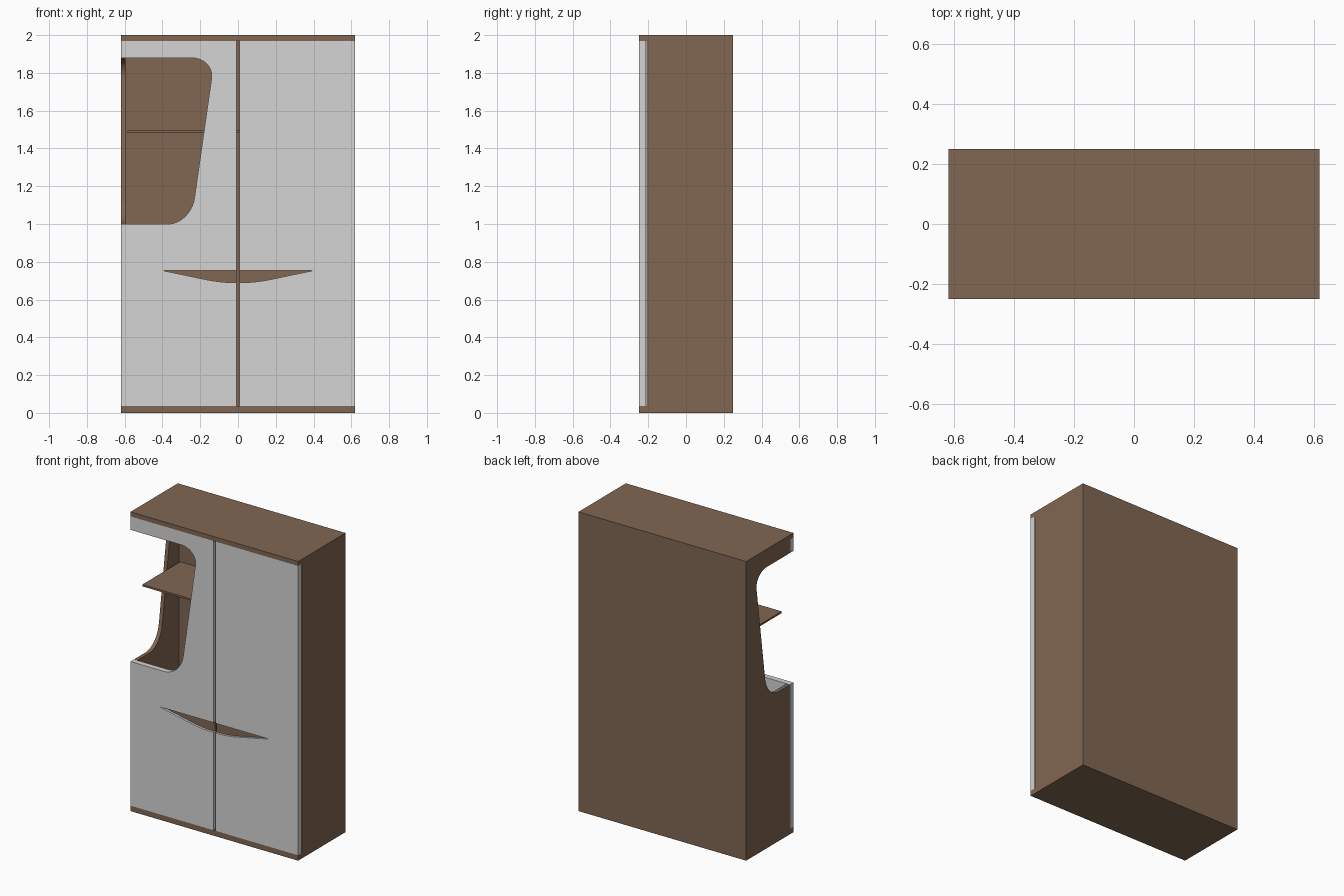
import bpy, bmesh
from mathutils import Vector

if "Cube" in bpy.data.objects:
    bpy.data.objects.remove(bpy.data.objects["Cube"])


def material(name, rgb):
    m = bpy.data.materials.new(name)
    m.diffuse_color = (*rgb, 1)
    m.use_nodes = True
    m.node_tree.nodes["Principled BSDF"].inputs["Base Color"].default_value = m.diffuse_color
    return m


WOOD = material("brown_wood", (0.22, 0.136, 0.086))
GREY = material("light_grey", (0.66, 0.66, 0.66))


def prism(name, outline, place, a, b, mat):
    """Extrude a 2D outline from a to b; place(u, v, d) gives the 3D point."""
    bm = bmesh.new()
    lo = [bm.verts.new(place(u, v, a)) for u, v in outline]
    hi = [bm.verts.new(place(u, v, b)) for u, v in outline]
    bm.faces.new(lo)
    bm.faces.new(hi[::-1])
    n = len(lo)
    for i in range(n):
        j = (i + 1) % n
        bm.faces.new((lo[i], hi[i], hi[j], lo[j]))
    bmesh.ops.recalc_face_normals(bm, faces=bm.faces)
    me = bpy.data.meshes.new(name)
    bm.to_mesh(me)
    bm.free()
    me.materials.append(mat)
    ob = bpy.data.objects.new(name, me)
    bpy.context.collection.objects.link(ob)
    return ob


def front(u, v, d):
    return (u, d, v)


def side(u, v, d):
    return (d, u, v)


def box(name, x0, x1, y0, y1, z0, z1, mat):
    return prism(name, [(x0, z0), (x1, z0), (x1, z1), (x0, z1)], front, y0, y1, mat)


def fillet(p, corner, q, n=12):
    """Rounded corner running from p to q."""
    p, c, q = Vector(p), Vector(corner), Vector(q)
    out = []
    for i in range(n + 1):
        t = i / n
        # weighted curve, close to a circular arc
        w0, w1, w2 = (1 - t) ** 2, 1.45 * t * (1 - t), t * t
        out.append(tuple((p * w0 + c * w1 + q * w2) / (w0 + w1 + w2)))
    return out


def niche(edge, top, bottom):
    """Open niche outline from its upper to its lower end on the given edge."""
    return ([(edge, 1.88)]
            + fillet((top - 0.11, 1.88), (top + 0.015, 1.88), (top, 1.77))
            + fillet((bottom + 0.01, 1.14), (bottom - 0.01, 1.0), (bottom - 0.13, 1.0))
            + [(edge, 1.0)])


W, D, T = 0.62, 0.25, 0.025
Z0, Z1 = 0.036, 1.97
GAP = 0.007
DOOR_BACK, SIDE_FRONT = -0.213, -0.21

# Carcass
box("top_board", -W, W, -D, D, Z1, 2.0, WOOD)
box("bottom_board", -W, W, -D, D, 0, Z0, WOOD)
box("back_panel", -W + T, W - T, D - T, D, Z0, Z1, WOOD)
box("right_side_panel", W - T, W, SIDE_FRONT, D, Z0, Z1, WOOD)
left_side = [(SIDE_FRONT, Z0), (D, Z0), (D, Z1), (SIDE_FRONT, Z1)] + niche(SIDE_FRONT, 0.14, 0.04)
prism("left_side_panel", left_side, side, -W, -W + T, WOOD)
box("shelf", -0.585, 0.585, -0.175, D - T, 1.483, 1.495, WOOD)

# Doors, each with half of the curved grip cut into its inner edge
grip = [(GAP, 0.69)] + fillet((0.06, 0.691), (0.12, 0.694), (0.19, 0.71), 6) + [(0.405, 0.755), (GAP, 0.755)]
right_door = [(W, Z0), (W, Z1), (GAP, Z1)] + grip[::-1] + [(GAP, Z0)]
prism("right_door", right_door, front, -D, DOOR_BACK, GREY)

left_grip = [(-x, z) for x, z in grip]
left_door = [(-W, Z0), (-GAP, Z0)] + left_grip + [(-GAP, Z1), (-W, Z1)] + niche(-W, -0.14, -0.24)
prism("left_door", left_door, front, -D, DOOR_BACK, GREY)

# Recessed grip backs
prism("right_grip", grip, front, -0.235, DOOR_BACK, WOOD)
prism("left_grip", left_grip, front, -0.235, DOOR_BACK, WOOD)
